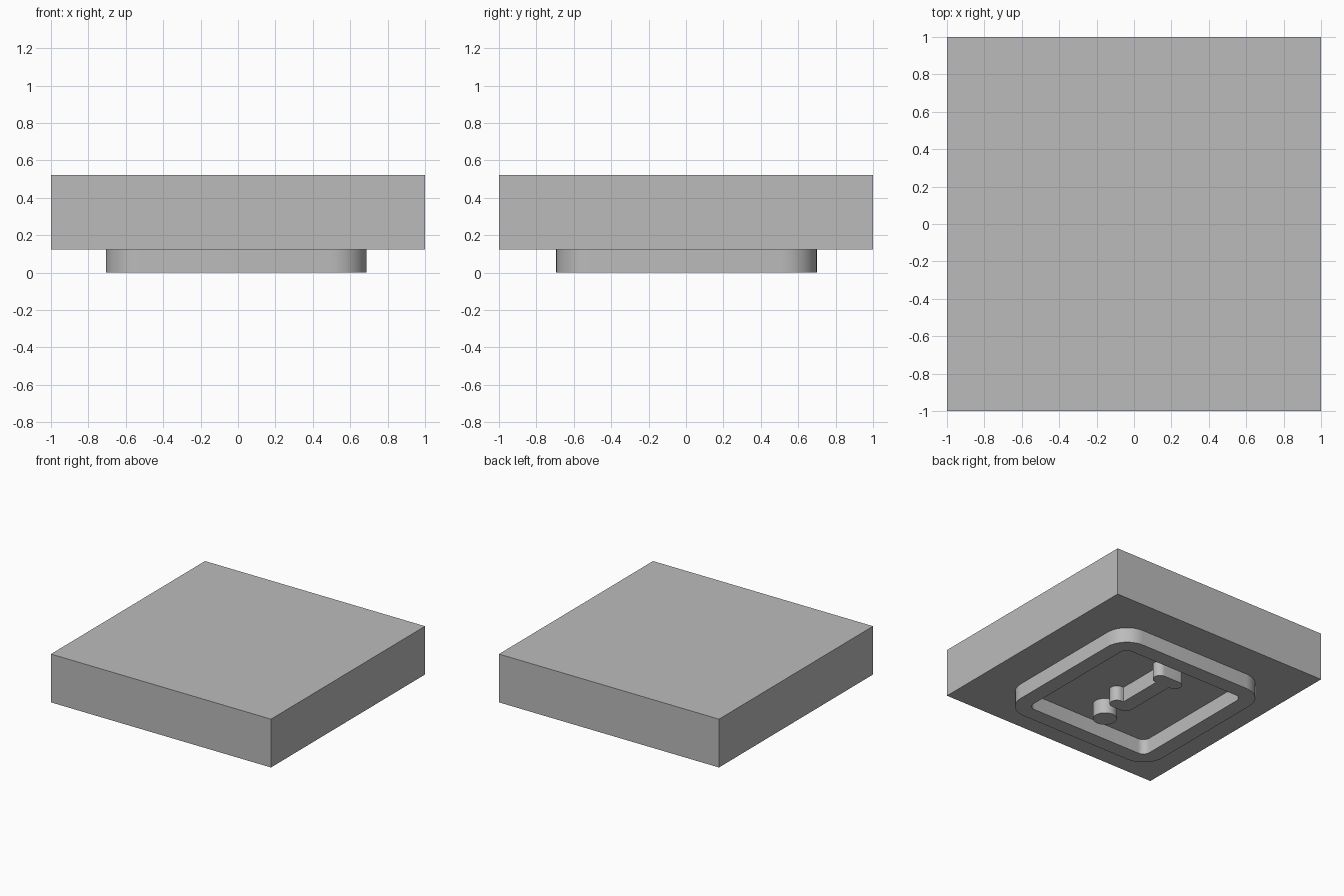
import bpy, bmesh
from math import pi, cos, sin
from mathutils import Vector

if "Cube" in bpy.data.objects:
    bpy.data.objects.remove(bpy.data.objects["Cube"])

PLATE_Z, TOP_Z = 0.125, 0.522

# Mid grey shared by all parts
grey = bpy.data.materials.new("mid_grey")
grey.diffuse_color = (0.5, 0.5, 0.5, 1)
grey.use_nodes = True
grey.node_tree.nodes["Principled BSDF"].inputs["Base Color"].default_value = grey.diffuse_color


def fillet(corners, steps=10):
    """Round each (x, y, radius) corner of a closed outline; radius 0 stays sharp."""
    out = []
    n = len(corners)
    for i, (x, y, r) in enumerate(corners):
        p = Vector((x, y))
        if r == 0:
            out.append(p)
            continue
        a = (Vector(corners[i - 1][:2]) - p).normalized()
        b = (Vector(corners[(i + 1) % n][:2]) - p).normalized()
        centre = p + (a + b) * r          # all corners are right angles
        for k in range(steps + 1):
            t = k / steps * pi / 2
            out.append(centre - b * r * cos(t) - a * r * sin(t))
    return out


def rounded_rect(x0, x1, y0, y1, r):
    return fillet([(x0, y0, r), (x1, y0, r), (x1, y1, r), (x0, y1, r)])


def finish(name, bm):
    bmesh.ops.recalc_face_normals(bm, faces=bm.faces)
    mesh = bpy.data.meshes.new(name)
    bm.to_mesh(mesh)
    bm.free()
    mesh.materials.append(grey)
    ob = bpy.data.objects.new(name, mesh)
    bpy.context.collection.objects.link(ob)
    bpy.ops.object.select_all(action='DESELECT')
    ob.select_set(True)
    bpy.context.view_layer.objects.active = ob
    bpy.ops.object.shade_smooth_by_angle()
    return ob


def prism(name, outline, z0, z1):
    bm = bmesh.new()
    face = bm.faces.new([bm.verts.new((p.x, p.y, z0)) for p in outline])
    ext = bmesh.ops.extrude_face_region(bm, geom=[face], use_keep_orig=True)
    verts = [g for g in ext["geom"] if isinstance(g, bmesh.types.BMVert)]
    bmesh.ops.translate(bm, verts=verts, vec=(0, 0, z1 - z0))
    return finish(name, bm)


def frame(name, outer, inner, z0, z1):
    bm = bmesh.new()
    loops = [[bm.verts.new((p.x, p.y, z)) for p in outline]
             for outline, z in ((outer, z0), (outer, z1), (inner, z1), (inner, z0))]
    n = len(outer)
    for k in range(4):
        a, b = loops[k], loops[(k + 1) % 4]
        for i in range(n):
            j = (i + 1) % n
            bm.faces.new((a[i], a[j], b[j], b[i]))
    return finish(name, bm)


# Square slab
prism("slab", fillet([(-1, -1, 0), (1, -1, 0), (1, 1, 0), (-1, 1, 0)]), PLATE_Z, TOP_Z)

# Raised rounded frame on the underside
frame("underside_frame",
      rounded_rect(-0.707, 0.688, -0.695, 0.7, 0.19),
      rounded_rect(-0.58, 0.56, -0.57, 0.57, 0.06), 0, PLATE_Z)

# Round peg inside the frame
prism("round_peg", [Vector((0.005 + 0.09 * cos(2 * pi * k / 40), -0.335 + 0.09 * sin(2 * pi * k / 40)))
                    for k in range(40)], 0, PLATE_Z)

# Stepped bar with rounded ends inside the frame
R = 0.054
prism("stepped_bar", fillet([
    (-0.062, -0.16, R), (0.135, -0.16, R), (0.135, -0.05, R), (0.062, -0.05, 0),
    (0.062, 0.335, 0), (0.125, 0.335, R), (0.125, 0.445, R),
    (-0.13, 0.445, R), (-0.13, 0.335, R), (-0.062, 0.335, 0)]), 0, PLATE_Z)
